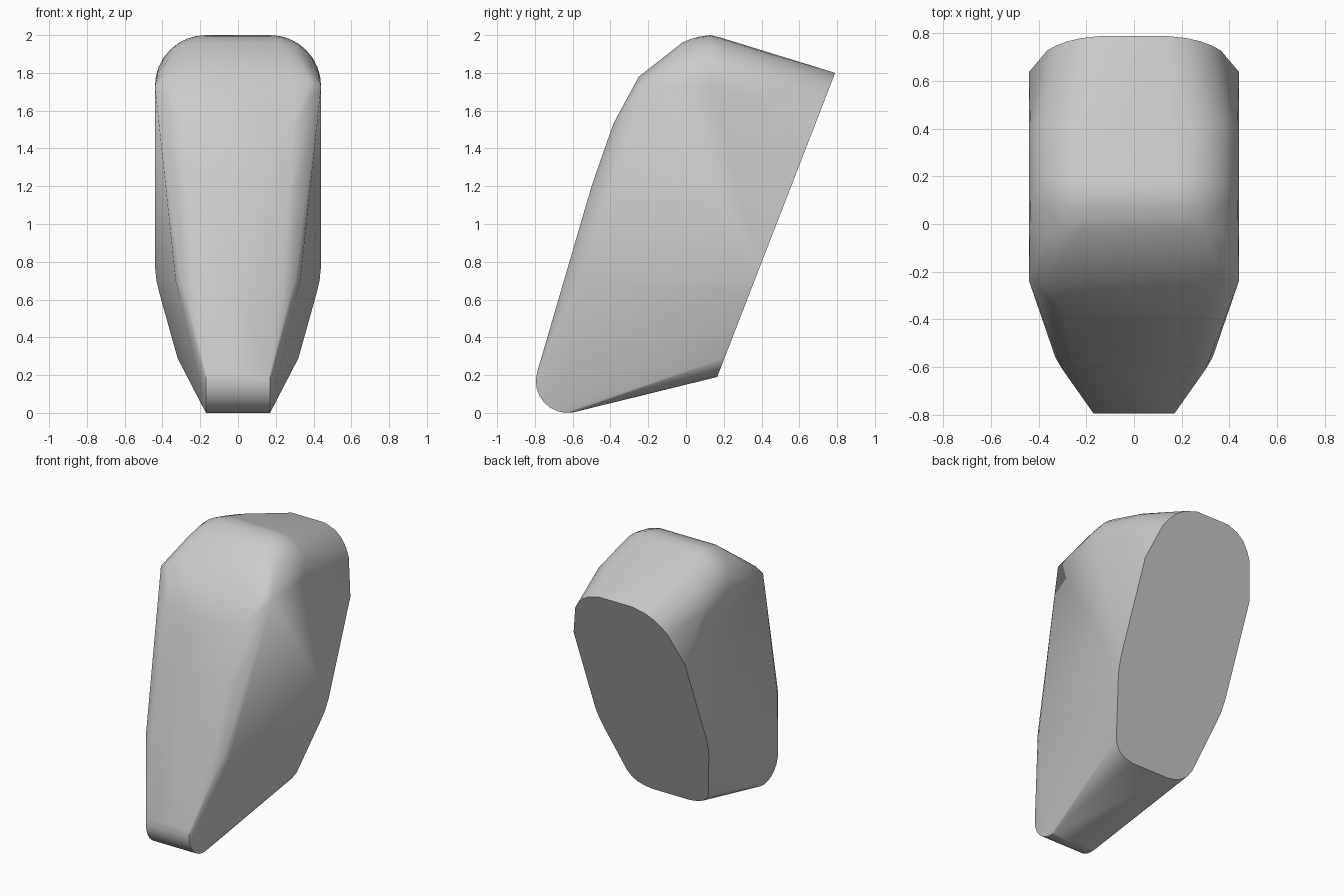
import bpy, bmesh
from math import sin, cos, pi, radians

cube = bpy.data.objects.get("Cube")
if cube:
    bpy.data.objects.remove(cube, do_unlink=True)

grey = bpy.data.materials.new("light_grey")
grey.use_nodes = True
colour = (0.6, 0.6, 0.6, 1)
grey.diffuse_color = colour
grey.node_tree.nodes["Principled BSDF"].inputs["Base Color"].default_value = colour

points = []


def back_y(z):
    """Depth of the slanted flat back at height z."""
    return 0.165 + (z - 0.19) * 0.388


# Outline of the flat back
for x, z in [(0.15, 0.19), (0.21, 0.2), (0.26, 0.22), (0.295, 0.25), (0.32, 0.29),
             (0.415, 0.63), (0.432, 0.7), (0.44, 0.78), (0.44, 1.41), (0.365, 1.64),
             (0.33, 1.69), (0.28, 1.74), (0.22, 1.775), (0.13, 1.8)]:
    points.append((x, back_y(z), z))

# Rounded top: quarter arches along the crown
for y, top, r in [(0.42, 1.912, 0.26), (0.19, 1.985, 0.27), (0.13, 2.0, 0.27), (0.07, 1.992, 0.27)]:
    for i in range(9):
        a = i * pi / 16
        points.append((0.44 - r + r * cos(a), y, top - r + r * sin(a)))

# Sloping brow and its corners
points += [(0.22, -0.02, 1.96), (0.2, 0.02, 1.977), (0.3, -0.02, 1.94), (0.37, -0.05, 1.875),
           (0.44, -0.24, 1.73), (0.38, -0.245, 1.76), (0.28, -0.25, 1.78)]

# Front panel with softened edges
points += [(0.29, -0.385, 1.53), (0.28, -0.455, 1.33), (0.27, -0.5, 1.2),
           (0.32, -0.47, 1.2), (0.25, -0.635, 0.7), (0.3, -0.61, 0.7), (0.33, -0.56, 0.7)]

# Rolled toe
for i in range(9):
    a = radians(164 + i * 14.5)
    points.append((0.17, -0.627 + 0.168 * cos(a), 0.168 + 0.168 * sin(a)))

# Mirror the points and wrap them in one shell
bm = bmesh.new()
for x, y, z in points:
    for side in (-1, 1):
        bm.verts.new((side * x, y, z))
hull = bmesh.ops.convex_hull(bm, input=bm.verts)
spare = {g for g in hull["geom_interior"] + hull["geom_unused"] if isinstance(g, bmesh.types.BMVert)}
bmesh.ops.delete(bm, geom=list(spare), context="VERTS")
bmesh.ops.dissolve_limit(bm, angle_limit=radians(0.6), verts=bm.verts, edges=bm.edges)
bmesh.ops.recalc_face_normals(bm, faces=bm.faces)

mesh = bpy.data.meshes.new("tapered_shell")
bm.to_mesh(mesh)
bm.free()
mesh.materials.append(grey)
shell = bpy.data.objects.new("tapered_shell", mesh)
bpy.context.collection.objects.link(shell)

bpy.ops.object.select_all(action="DESELECT")
shell.select_set(True)
bpy.context.view_layer.objects.active = shell
bpy.ops.object.shade_smooth_by_angle(angle=radians(30))
